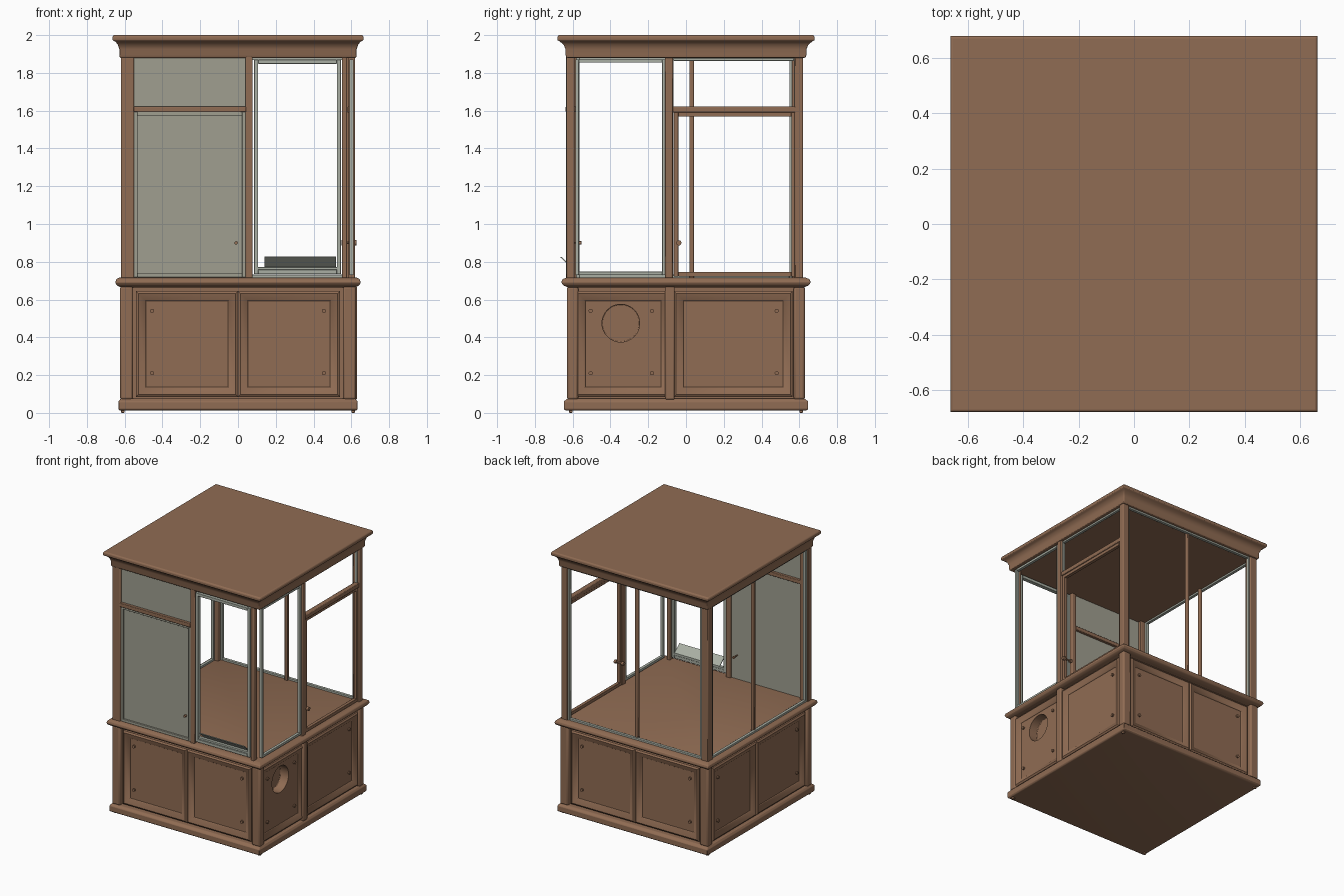
import bpy, bmesh, math
from mathutils import Vector

cube = bpy.data.objects.get("Cube")
if cube:
    bpy.data.objects.remove(cube, do_unlink=True)


def material(name, rgb):
    m = bpy.data.materials.new(name)
    m.use_nodes = True
    color = (*rgb, 1)
    m.diffuse_color = color
    m.node_tree.nodes["Principled BSDF"].inputs["Base Color"].default_value = color
    return m


WOOD = material("brown wood", (0.28, 0.15, 0.087))
STEEL = material("grey green trim", (0.40, 0.43, 0.37))
SHEET = material("grey sheet", (0.35, 0.345, 0.28))

# Each side maps (along, outward, up) to world axes
SIDES = {
    "front": lambda u, d, z: Vector((u, -d, z)),
    "back": lambda u, d, z: Vector((u, d, z)),
    "left": lambda u, d, z: Vector((d, u, z)),
    "right": lambda u, d, z: Vector((-d, u, z)),
}


def shade(ob):
    bpy.ops.object.select_all(action='DESELECT')
    ob.select_set(True)
    bpy.context.view_layer.objects.active = ob
    bpy.ops.object.shade_smooth_by_angle(angle=math.radians(35))


def finish(name, bm, mat, bevel=0.0):
    bmesh.ops.recalc_face_normals(bm, faces=bm.faces)
    mesh = bpy.data.meshes.new(name)
    bm.to_mesh(mesh)
    bm.free()
    mesh.materials.append(mat)
    ob = bpy.data.objects.new(name, mesh)
    bpy.context.collection.objects.link(ob)
    if bevel:
        mod = ob.modifiers.new("soft edges", 'BEVEL')
        mod.width, mod.segments = bevel, 2
    shade(ob)
    return ob


def loft(bm, rings):
    """Skin closed rings of points and cap both ends."""
    loops = [[bm.verts.new(p) for p in ring] for ring in rings]
    for a, b in zip(loops, loops[1:]):
        for i in range(len(a)):
            j = (i + 1) % len(a)
            bm.faces.new((a[i], a[j], b[j], b[i]))
    bm.faces.new(loops[0][::-1])
    bm.faces.new(loops[-1])


def rect(side, u0, u1, z0, z1, d):
    return [SIDES[side](u, d, z) for u, z in ((u0, z0), (u1, z0), (u1, z1), (u0, z1))]


def boxes(name, side, parts, mat=WOOD, bevel=0.004):
    """Boxes given as along, height and outward ranges."""
    bm = bmesh.new()
    for u0, u1, z0, z1, d0, d1 in parts:
        loft(bm, [rect(side, u0, u1, z0, z1, d) for d in (d0, d1)])
    return finish(name, bm, mat, bevel)


def frame(name, side, u0, u1, z0, z1, d0, d1, w=0.018, mat=STEEL):
    return boxes(name, side, [
        (u0, u0 + w, z0, z1, d0, d1), (u1 - w, u1, z0, z1, d0, d1),
        (u0 + w, u1 - w, z0, z0 + w, d0, d1), (u0 + w, u1 - w, z1 - w, z1, d0, d1),
    ], mat, 0.002)


def moulding(name, profile):
    """Rectangular moulding from (half x, half y, z) steps."""
    bm = bmesh.new()
    loft(bm, [[(x, y, z), (-x, y, z), (-x, -y, z), (x, -y, z)] for x, y, z in profile])
    return finish(name, bm, WOOD, 0.004)


def panel(name, side, u0, u1, z0, z1):
    """Raised surround sloping to a recessed field."""
    bm = bmesh.new()
    steps = ((0, 0.57), (0, 0.612), (0.012, 0.62), (0.048, 0.604), (0.052, 0.598))
    loft(bm, [rect(side, u0 + i, u1 - i, z0 + i, z1 - i, d) for i, d in steps])
    return finish(name, bm, WOOD)


def disc(name, side, spots, r, d0, d1, n=16):
    bm = bmesh.new()
    angles = [2 * math.pi * i / n for i in range(n)]
    for u, z in spots:
        loft(bm, [[SIDES[side](u + r * math.cos(a), d, z + r * math.sin(a)) for a in angles]
                  for d in (d0, d1)])
    return finish(name, bm, WOOD)


# Base, counter and roof
body = moulding("base_body", [(0.59, 0.59, 0.05), (0.59, 0.59, 0.69)])
moulding("plinth", [(0.625, 0.635, 0.012), (0.633, 0.647, 0.02),
                    (0.633, 0.647, 0.06), (0.622, 0.63, 0.075)])
moulding("counter", [(0.622, 0.625, 0.665), (0.642, 0.65, 0.675),
                     (0.65, 0.66, 0.69), (0.645, 0.655, 0.707), (0.625, 0.63, 0.718)])
moulding("cornice", [(0.625, 0.632, 1.88), (0.628, 0.638, 1.895), (0.628, 0.638, 1.925),
                     (0.636, 0.648, 1.95), (0.65, 0.668, 1.966),
                     (0.664, 0.68, 1.972), (0.664, 0.68, 1.992), (0.658, 0.674, 2.0)])
boxes("feet", "back", [(x - 0.01, x + 0.01, 0, 0.02, y - 0.01, y + 0.01)
                       for x in (-0.61, 0.61) for y in (-0.61, 0.61)])

# Corner posts of the base
for x in (-1, 1):
    for y in (-1, 1):
        u = sorted((x * 0.555, x * 0.625))
        d = sorted((y * 0.57, y * 0.63))
        boxes("base_corner_post", "back", [(*u, 0.07, 0.67, *d)], WOOD, 0.012)

# Recessed base panels with corner screws
layout = {"front": ((-0.54, 0.0), (0.0, 0.54)), "back": ((-0.54, 0.0), (0.0, 0.54)),
          "left": ((-0.585, -0.08), (-0.065, 0.565)), "right": ((-0.56, 0.03), (0.03, 0.56))}
for side, spans in layout.items():
    for i, (u0, u1) in enumerate(spans):
        ob = panel("base_panel", side, u0, u1, 0.085, 0.645)
        ends = [u0 + 0.085] if i == 0 else [u1 - 0.085]
        if side == "left" and i == 0:
            vent_panel = ob
            ends = [-0.505, -0.18]
        disc("panel_screws", side, [(u, z) for u in ends for z in (0.21, 0.54)],
             0.011, 0.59, 0.61, n=10)
boxes("base_door_post", "left", [(-0.11, -0.06, 0.07, 0.67, 0.57, 0.63)], WOOD, 0.008)

# Round vent opening
cutter = disc("vent_cutter", "left", [(-0.345, 0.475)], 0.1, 0.53, 0.7, n=32)
for ob in (body, vent_panel):
    mod = ob.modifiers.new("vent", 'BOOLEAN')
    mod.operation, mod.solver, mod.object = 'DIFFERENCE', 'EXACT', cutter
    bpy.context.view_layer.objects.active = ob
    bpy.ops.object.modifier_apply(modifier=mod.name)
    shade(ob)
bpy.data.objects.remove(cutter, do_unlink=True)

# Upper posts and mullions
LOW, HIGH = 0.71, 1.89
posts = {"front_right_post": (-0.62, -0.55, -0.632, -0.58),
         "front_left_post": (0.55, 0.577, -0.632, -0.59),
         "back_right_post": (-0.62, -0.56, 0.56, 0.62),
         "back_left_post": (0.565, 0.62, 0.575, 0.62),
         "front_door_post": (0.04, 0.078, -0.634, -0.59),
         "side_door_post": (0.585, 0.62, -0.11, -0.07),
         "back_mullion": (-0.012, 0.012, 0.575, 0.6),
         "right_mullion": (-0.6, -0.575, 0.018, 0.042)}
for name, (x0, x1, y0, y1) in posts.items():
    boxes(name, "back", [(x0, x1, LOW, HIGH, y0, y1)], WOOD, 0.006)

# Window trims
frame("front_window_trim", "front", 0.085, 0.545, 0.735, 1.87, 0.605, 0.635, 0.022)
boxes("front_window_sill", "front", [(0.09, 0.54, 0.757, 0.772, 0.605, 0.63)], STEEL, 0.002)
frame("side_window_trim", "left", -0.585, -0.108, 0.73, 1.872, 0.59, 0.612)
frame("side_transom_trim", "left", -0.08, 0.585, 1.605, 1.878, 0.585, 0.605, 0.014)
frame("back_window_trim", "back", -0.565, 0.57, 0.714, 1.885, 0.59, 0.612)
frame("right_window_trim", "right", -0.582, 0.565, 0.714, 1.885, 0.59, 0.612)

# Side door and rails
frame("side_door_frame", "left", -0.065, 0.582, 0.722, 1.592, 0.585, 0.61, 0.024, WOOD)
boxes("side_rail", "left", [(-0.07, 0.58, 1.59, 1.622, 0.58, 0.618)])
boxes("front_rail", "front", [(-0.552, 0.042, 1.592, 1.622, 0.585, 0.637)])

# Closed front door sheet and transom sheet
boxes("front_door_sheet", "front", [(-0.552, 0.042, 0.71, 1.6, 0.605, 0.614)], SHEET, 0)
boxes("front_transom_sheet", "front", [(-0.552, 0.042, 1.61, 1.885, 0.605, 0.616)], SHEET, 0)
frame("front_door_trim", "front", -0.552, 0.042, 0.718, 1.594, 0.61, 0.626, 0.02, SHEET)

# Door knobs
for side, u, d, r in (("front", -0.01, 0.565, 0.009), ("left", -0.038, 0.56, 0.014)):
    disc("knob_shaft", side, [(u, 0.9)], r / 2, d, d + 0.06, n=10)
    disc("knob_outer", side, [(u, 0.9)], r, d + 0.05, d + 0.067, n=12)
    disc("knob_inner", side, [(u, 0.9)], r, d - 0.012, d + 0.004, n=12)

# Tilted pass tray at the front window
bm = bmesh.new()
loft(bm, [[(x, -0.662, 0.828), (x, -0.605, 0.775), (x, -0.605, 0.768), (x, -0.664, 0.822)]
          for x in (0.14, 0.52)])
finish("pass_tray", bm, STEEL)
